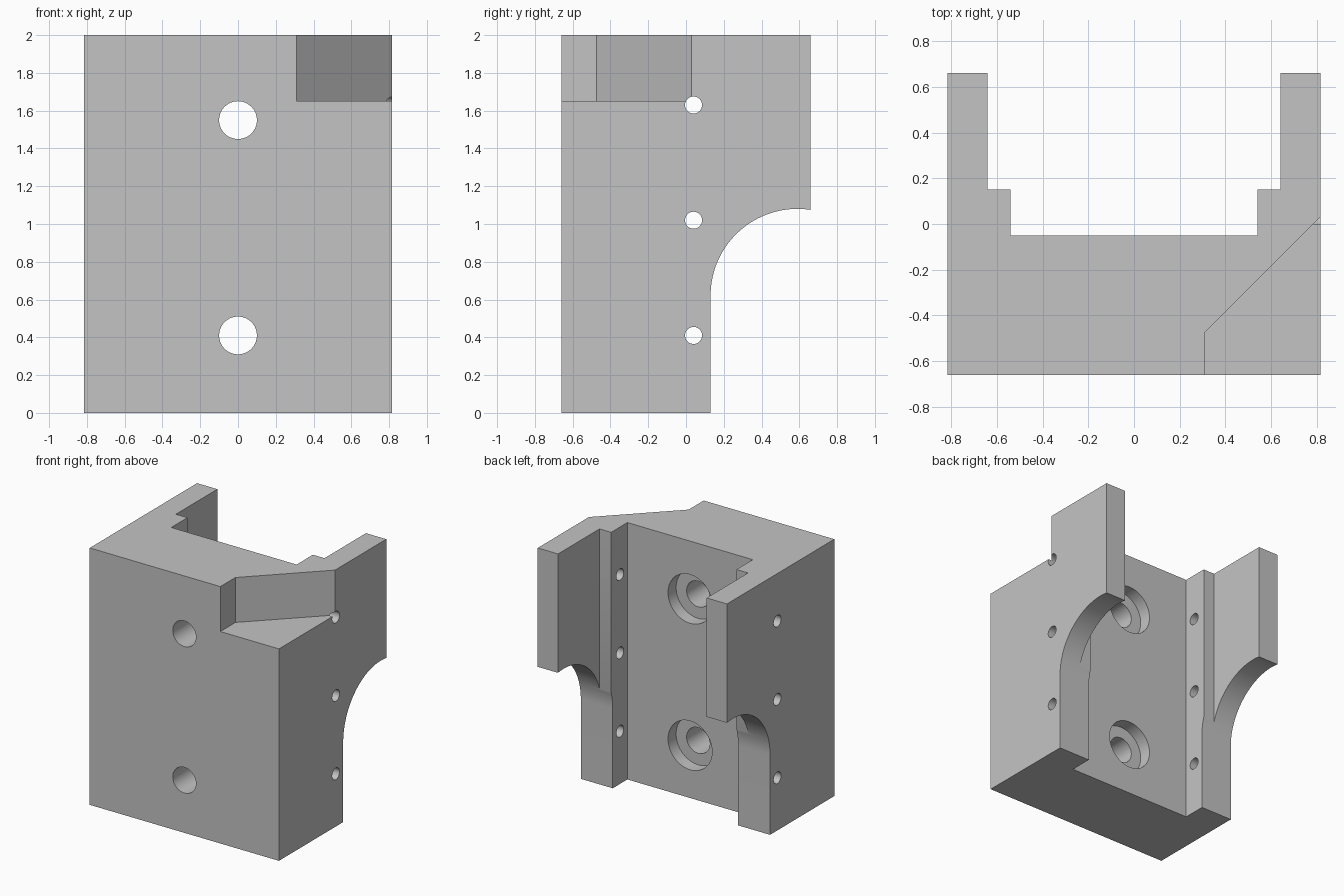
import bpy, bmesh
from math import pi, cos, sin, radians
from mathutils import Vector, Matrix

cube = bpy.data.objects.get("Cube")
if cube:
    bpy.data.objects.remove(cube, do_unlink=True)

# Single plain grey
grey = bpy.data.materials.new("plain_grey")
grey.use_nodes = True
grey.diffuse_color = (0.55, 0.55, 0.55, 1)
grey.node_tree.nodes["Principled BSDF"].inputs["Base Color"].default_value = grey.diffuse_color


def add_object(name, bm):
    bmesh.ops.recalc_face_normals(bm, faces=bm.faces)
    mesh = bpy.data.meshes.new(name)
    bm.to_mesh(mesh)
    bm.free()
    mesh.materials.append(grey)
    obj = bpy.data.objects.new(name, mesh)
    bpy.context.collection.objects.link(obj)
    return obj


def prism(name, points, direction):
    """Closed outline pushed along a direction."""
    bm = bmesh.new()
    face = bm.faces.new([bm.verts.new(p) for p in points])
    out = bmesh.ops.extrude_face_region(bm, geom=[face], use_keep_orig=True)
    moved = [g for g in out["geom"] if isinstance(g, bmesh.types.BMVert)]
    bmesh.ops.translate(bm, verts=moved, vec=direction)
    return add_object(name, bm)


def rod(name, centre, radius, length, axis):
    """Cylinder along x or y, used as a drill."""
    bm = bmesh.new()
    turn = Matrix.Rotation(pi / 2, 4, "Y" if axis == "x" else "X")
    bmesh.ops.create_cone(bm, cap_ends=True, segments=64, radius1=radius,
                          radius2=radius, depth=length,
                          matrix=Matrix.Translation(centre) @ turn)
    return add_object(name, bm)


def cut(body, cutter):
    mod = body.modifiers.new(cutter.name, "BOOLEAN")
    mod.operation, mod.solver, mod.object = "DIFFERENCE", "EXACT", cutter
    bpy.context.view_layer.objects.active = body
    bpy.ops.object.modifier_apply(modifier=mod.name)
    bpy.data.objects.remove(cutter, do_unlink=True)


# Stepped channel section, mirrored about x = 0
half = [(0.815, -0.66), (0.815, 0.66), (0.64, 0.66), (0.64, 0.15), (0.54, 0.15), (0.54, -0.05)]
outline = half + [(-x, y) for x, y in reversed(half)]
body = prism("bracket_body", [(x, y, 0) for x, y in outline], Vector((0, 0, 2)))

# Rounded cutaway under both side walls
arc = [radians(180 - 2.5 * i) for i in range(49)]
curve = [(0.59 + 0.46 * cos(a), 0.62 + 0.46 * sin(a)) for a in arc]
side = [(0.13, -0.1)] + curve + [(curve[-1][0], -0.1)]
cut(body, prism("wall_cutaway", [(-1, y, z) for y, z in side], Vector((2, 0, 0))))

# Slanted notch in the upper front corner
notch = [(0.31, -0.8), (0.31, -0.475), (1.0, 0.215), (1.0, -0.8)]
cut(body, prism("corner_notch", [(x, y, 1.65) for x, y in notch], Vector((0, 0, 0.5))))

# Mounting holes, counterbored from the channel side
for z in (0.41, 1.55):
    cut(body, rod("mounting_hole", (0, -0.4, z), 0.1, 1, "y"))
    cut(body, rod("counterbore", (0, 0, z), 0.19, 0.3, "y"))

# Cross pin holes through both walls
for z in (0.41, 1.02, 1.63):
    cut(body, rod("pin_hole", (0, 0.04, z), 0.045, 2, "x"))

bpy.ops.object.select_all(action="DESELECT")
body.select_set(True)
bpy.context.view_layer.objects.active = body
bpy.ops.object.shade_smooth_by_angle(angle=radians(30))
